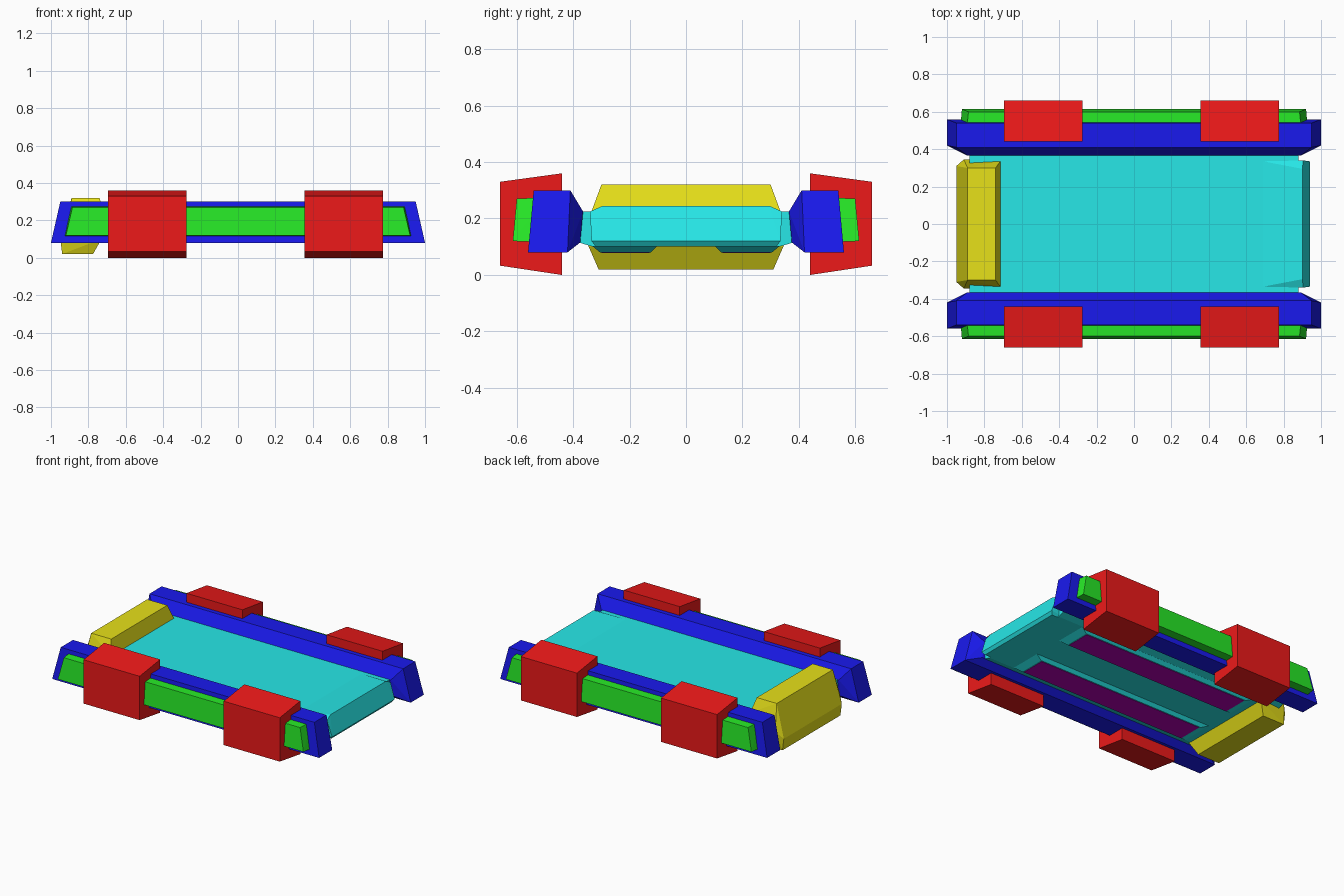
import bpy, bmesh, math

if "Cube" in bpy.data.objects:
    bpy.data.objects.remove(bpy.data.objects["Cube"])


def material(name, rgb):
    m = bpy.data.materials.new(name)
    m.diffuse_color = (*rgb, 1)
    m.use_nodes = True
    m.node_tree.nodes["Principled BSDF"].inputs["Base Color"].default_value = m.diffuse_color
    return m


BLUE = material("blue", (0.01, 0.01, 0.85))
GREEN = material("green", (0.02, 0.8, 0.02))
RED = material("red", (0.85, 0.01, 0.01))
CYAN = material("cyan", (0.02, 0.8, 0.8))
YELLOW = material("yellow", (0.8, 0.75, 0.01))
PURPLE = material("purple", (0.45, 0.0, 0.45))


def hull(name, pts, mat):
    """Flat-faced convex solid around a few corner points."""
    bm = bmesh.new()
    for p in pts:
        bm.verts.new(p)
    res = bmesh.ops.convex_hull(bm, input=bm.verts[:])
    loose = [v for v in bm.verts if not v.link_faces]
    bmesh.ops.delete(bm, geom=loose, context='VERTS')
    bmesh.ops.dissolve_limit(bm, angle_limit=math.radians(1),
                             verts=bm.verts[:], edges=bm.edges[:])
    bmesh.ops.recalc_face_normals(bm, faces=bm.faces[:])
    me = bpy.data.meshes.new(name)
    bm.to_mesh(me)
    bm.free()
    me.materials.append(mat)
    ob = bpy.data.objects.new(name, me)
    bpy.context.collection.objects.link(ob)
    return ob


def across_y(section):
    """(x, z, half width) points mirrored over y."""
    return [(x, s * w, z) for x, z, w in section for s in (-1, 1)]


def along_x(section, side=1):
    """(y, z, half length) points mirrored over x."""
    return [(s * l, side * y, z) for y, z, l in section for s in (-1, 1)]


# Central plate with edges tucked into the side rails
hull("base_plate", along_x([
    (y * s, z, l) for s in (-1, 1) for y, z, l in
    ((0.38, 0.225, 0.88), (0.38, 0.115, 0.88), (0.33, 0.10, 0.88))]), CYAN)

# Raised wedge at the right end
hull("end_wedge", across_y([
    (0.69, 0.225, 0.335), (0.90, 0.245, 0.295), (0.905, 0.225, 0.34),
    (0.94, 0.12, 0.335), (0.925, 0.10, 0.32), (0.69, 0.10, 0.32)]), CYAN)

# Thick bumper at the left end
hull("end_bumper", across_y([
    (-0.95, 0.10, 0.31), (-0.94, 0.02, 0.31), (-0.775, 0.02, 0.31),
    (-0.73, 0.10, 0.345), (-0.715, 0.225, 0.335), (-0.74, 0.32, 0.30),
    (-0.89, 0.32, 0.30), (-0.91, 0.15, 0.345)]), YELLOW)

for side, tag in ((-1, "front"), (1, "back")):
    # Long side rail with tapered inner ends
    hull(tag + "_rail", along_x([
        (0.56, 0.08, 1.0), (0.54, 0.30, 0.95), (0.41, 0.30, 0.95),
        (0.365, 0.225, 0.89), (0.375, 0.115, 0.90), (0.42, 0.08, 1.0)],
        side), BLUE)

    # Strip along the outside of the rail
    hull(tag + "_strip", along_x([
        (0.50, 0.115, 0.93), (0.50, 0.275, 0.895),
        (0.60, 0.27, 0.885), (0.614, 0.12, 0.92)], side), GREEN)

    # Tapered pads clamped over the strip
    for cx, end in ((-0.485, "left"), (0.565, "right")):
        pad = hull(f"{tag}_{end}_pad", along_x([
            (0.44, 0.0, 0.21), (0.44, 0.36, 0.21),
            (0.66, 0.33, 0.21), (0.66, 0.033, 0.21)], side), RED)
        pad.location.x = cx

    # Underside runner with an inlaid panel
    hull(tag + "_runner", along_x([
        (0.10, 0.105, 0.70), (0.335, 0.105, 0.70),
        (0.125, 0.08, 0.64), (0.305, 0.08, 0.64)], side), CYAN)
    hull(tag + "_runner_panel", along_x([
        (0.13, 0.085, 0.63), (0.30, 0.085, 0.63),
        (0.13, 0.078, 0.63), (0.30, 0.078, 0.63)], side), PURPLE)
